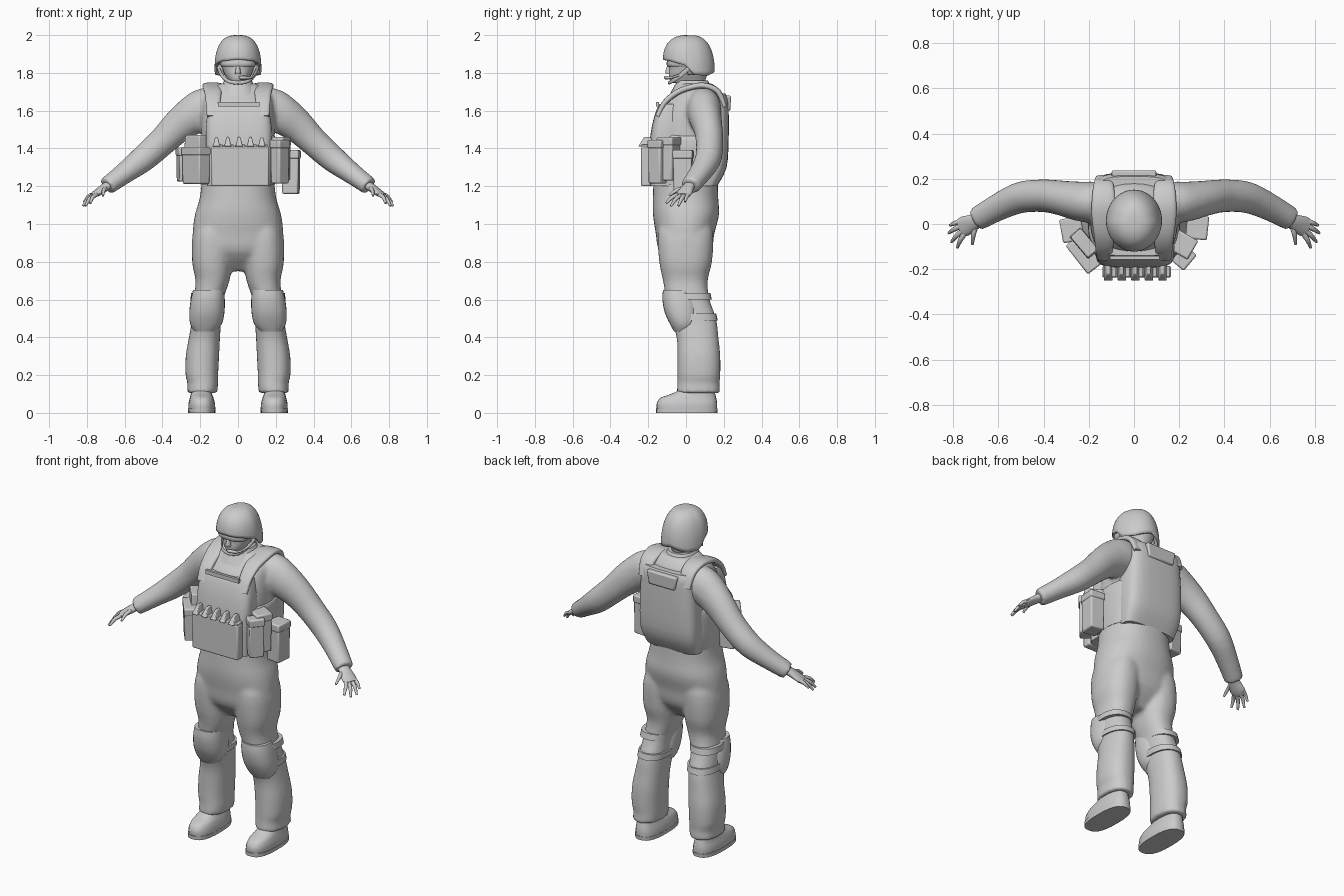
import bpy, bmesh, math
from mathutils import Vector, Matrix


def finish(name, bm, angle=40, bevel=0.0):
    bmesh.ops.recalc_face_normals(bm, faces=bm.faces[:])
    me = bpy.data.meshes.new(name)
    bm.to_mesh(me)
    bm.free()
    ob = bpy.data.objects.new(name, me)
    bpy.context.collection.objects.link(ob)
    if bevel:
        m = ob.modifiers.new("bevel", 'BEVEL')
        m.width, m.segments = bevel, 2
    bpy.ops.object.select_all(action='DESELECT')
    ob.select_set(True)
    bpy.context.view_layer.objects.active = ob
    bpy.ops.object.shade_smooth_by_angle(angle=math.radians(angle))
    return ob


def refine(rows, k):
    """Catmull-Rom interpolation of section rows."""
    out = []
    for i in range(len(rows) - 1):
        p0, p1, p2, p3 = (rows[max(0, min(len(rows) - 1, i + d))] for d in (-1, 0, 1, 2))
        for j in range(k):
            t = j / k
            out.append([.5 * (2 * b + (c - a) * t + (2 * a - 5 * b + 4 * c - d) * t * t
                              + (3 * b - a - 3 * c + d) * t ** 3)
                        for a, b, c, d in zip(p0, p1, p2, p3)])
    return out + [list(rows[-1])]


def skin(bm, rings, cap_start=True):
    vs = [[bm.verts.new(p) for p in r] for r in rings]
    n = len(vs[0])
    for a, b in zip(vs, vs[1:]):
        for i in range(n):
            bm.faces.new((a[i], a[(i + 1) % n], b[(i + 1) % n], b[i]))
    if cap_start:
        bm.faces.new(vs[0])
    bm.faces.new(vs[-1])


def unit(n, e):
    f = lambda v: math.copysign(abs(v) ** (2 / e), v)
    return [(f(math.cos(2 * math.pi * i / n)), f(math.sin(2 * math.pi * i / n))) for i in range(n)]


def stack(bm, rows, s=1, n=28, e=2.3, k=3):
    """Horizontal sections: z, x0, x1, y0, y1."""
    skin(bm, [[(s * ((x0 + x1) / 2 + (x1 - x0) / 2 * c), (y0 + y1) / 2 + (y1 - y0) / 2 * d, z)
               for c, d in unit(n, e)] for z, x0, x1, y0, y1 in refine(rows, k)])


def tube(bm, rows, s=1, n=20, e=2, k=3):
    """Sections across a path: x, y, z, horizontal radius, other radius."""
    rows = refine(rows, k)
    pts = [Vector(r[:3]) for r in rows]
    rings = []
    for i, r in enumerate(rows):
        t = (pts[min(i + 1, len(pts) - 1)] - pts[max(i - 1, 0)]).normalized()
        u = t.cross(Vector((0, 0, 1))).normalized()
        v = u.cross(t)
        ring = [pts[i] + u * r[3] * c + v * r[4] * d for c, d in unit(n, e)]
        rings.append([(s * p.x, p.y, p.z) for p in ring])
    skin(bm, rings)


def box(bm, centre, size, turn=0, taper=1.0):
    m = Matrix.Translation(centre) @ Matrix.Rotation(math.radians(turn), 4, 'Z')
    for v in bmesh.ops.create_cube(bm, size=1)['verts']:
        f = taper if v.co.z < 0 else 1
        v.co = m @ Vector((v.co.x * size[0] * f, v.co.y * size[1] * f, v.co.z * size[2]))


# Uniform: trunk, legs and sleeves fused into one skin
bm = bmesh.new()
stack(bm, [(.75, -.1, .1, -.05, .05), (.85, -.232, .232, -.14, .13), (.95, -.24, .24, -.16, .15),
           (1.05, -.228, .228, -.175, .175), (1.15, -.2, .2, -.175, .17), (1.3, -.19, .19, -.17, .17),
           (1.5, -.195, .195, -.165, .19), (1.62, -.19, .19, -.13, .19), (1.69, -.175, .175, -.075, .18),
           (1.745, -.1, .1, -.035, .14)], n=40)
for s in (1, -1):
    stack(bm, [(1.05, .05, .18, -.12, .12), (.95, .02, .235, -.15, .145), (.8, .03, .243, -.142, .138),
               (.7, .045, .225, -.122, .115), (.6, .078, .235, -.105, .125), (.5, .088, .243, -.08, .16),
               (.4, .095, .26, -.05, .172), (.3, .1, .277, -.045, .182), (.2, .105, .278, -.045, .182),
               (.16, .105, .268, -.045, .178), (.105, .11, .27, -.05, .182)], s)
    tube(bm, [(.08, .085, 1.61, .085, .1), (.17, .095, 1.61, .092, .112), (.24, .1, 1.575, .088, .104),
              (.32, .115, 1.515, .078, .089), (.4, .125, 1.437, .073, .077), (.5, .118, 1.347, .07, .071),
              (.6, .075, 1.27, .061, .057), (.695, .022, 1.2, .054, .048)], s)
ob = finish("uniform", bm, 50)
r = ob.modifiers.new("fuse", 'REMESH')
r.mode, r.voxel_size, r.use_smooth_shade = 'VOXEL', .011, True
sm = ob.modifiers.new("soften", 'SMOOTH')
sm.factor, sm.iterations = .5, 8

for s, side in ((1, "left"), (-1, "right")):
    # Boots with a sole
    bm = bmesh.new()
    stack(bm, [(.02, .12, .262, -.155, .165), (.05, .122, .262, -.155, .165), (.08, .13, .255, -.135, .16),
               (.1, .137, .25, -.08, .155), (.13, .14, .245, -.03, .15), (.2, .14, .245, -.01, .15)], s, e=2.5)
    stack(bm, [(0, .12, .264, -.158, .166), (.022, .119, .265, -.159, .168)], s, e=2.6, k=1)
    finish(side + "_boot", bm)
    # Knee pads and their straps
    bm = bmesh.new()
    stack(bm, [(.43, .12, .23, -.062, .03), (.47, .086, .253, -.085, .06), (.53, .072, .258, -.112, .07),
               (.6, .07, .25, -.125, .06), (.65, .075, .238, -.122, .03)], s)
    finish(side + "_knee_pad", bm)
    bm = bmesh.new()
    for z, y in ((.49, .168), (.6, .137)):
        stack(bm, [(z, .08, .252, -.08, y), (z + .035, .076, .248, -.08, y - .008)], s, k=1)
    finish(side + "_knee_straps", bm)
    # Hands: palm, four fingers and thumb
    bm = bmesh.new()
    tube(bm, [(.67, .03, 1.217, .03, .025), (.71, .008, 1.19, .036, .022), (.745, -.008, 1.165, .044, .018),
              (.77, -.018, 1.15, .04, .013)], s, n=14)
    for base, tip in (((.76, .015, 1.158), (.815, -.006, 1.118)), ((.765, -.008, 1.152), (.82, -.04, 1.096)),
                      ((.76, -.03, 1.15), (.808, -.08, 1.095)), ((.75, -.043, 1.155), (.782, -.105, 1.11)),
                      ((.7, -.01, 1.19), (.715, -.09, 1.15))):
        a, b = Vector(base), Vector(tip)
        mid = a.lerp(b, .5) + Vector((.004, 0, .008))
        tube(bm, [(*a, .012, .012), (*mid, .0105, .0105), (*b, .006, .006)], s, n=8)
    finish(side + "_hand", bm, 60)
    # Wide vest shoulder straps lying on the shoulders
    bm = bmesh.new()
    tube(bm, [(.132, -.15, 1.57, .033, .014), (.132, -.115, 1.64, .038, .014), (.132, -.05, 1.695, .045, .016),
              (.135, .03, 1.725, .052, .016), (.135, .1, 1.732, .052, .016), (.135, .17, 1.7, .045, .016),
              (.135, .205, 1.62, .035, .012)], s, n=20, e=3)
    finish(side + "_vest_strap", bm)

# Vest: cummerbund, chest plate, back plate with a raised top panel
bm = bmesh.new()
stack(bm, [(1.21, -.195, .195, -.18, .162), (1.3, -.203, .203, -.18, .19), (1.44, -.203, .203, -.175, .2),
           (1.47, -.19, .19, -.165, .19)], e=2.6, n=36)
finish("vest_cummerbund", bm)
bm = bmesh.new()
stack(bm, [(1.2, -.165, .175, -.195, -.02), (1.4, -.17, .18, -.195, -.02), (1.52, -.17, .178, -.18, -.02),
           (1.6, -.16, .165, -.158, -.02), (1.635, -.15, .155, -.14, -.03)], e=4, n=36)
box(bm, (.003, -.15, 1.635), (.22, .016, .024))
finish("vest_chest_plate", bm)
bm = bmesh.new()
stack(bm, [(1.2, -.17, .17, .04, .165), (1.3, -.185, .185, .04, .215), (1.45, -.185, .185, .04, .226),
           (1.6, -.175, .175, .05, .226), (1.66, -.165, .165, .08, .222), (1.69, -.15, .15, .1, .21)], e=3.6, n=36)
finish("vest_back_plate", bm)
bm = bmesh.new()
box(bm, (0, .222, 1.64), (.2, .032, .08), 0, .85)
finish("vest_back_panel", bm, bevel=.008)

# Magazine row across the front
bm = bmesh.new()
box(bm, (.012, -.212, 1.305), (.305, .05, .21))
finish("magazine_panel", bm, bevel=.008)
bm = bmesh.new()
for i in range(5):
    x = -.108 + i * .06
    box(bm, (x, -.21, 1.385), (.056, .05, .07))
    box(bm, (x - .006, -.205, 1.435), (.014, .034, .05), 0, 2.8)
finish("magazines", bm, bevel=.004)

# Side pouches with lids: centre, size, turn, taper
for name, c, size, turn in (("right_front_pouch", (-.222, -.135, 1.305), (.155, .075, .185), -52),
                            ("right_side_pouch", (-.275, -.025, 1.31), (.1, .09, .17), -80),
                            ("left_front_pouch", (.222, -.15, 1.325), (.085, .065, .22), 50),
                            ("left_inner_pouch", (.215, -.09, 1.34), (.09, .1, .22), 60),
                            ("left_side_pouch", (.28, -.015, 1.27), (.1, .09, .22), 84)):
    bm = bmesh.new()
    box(bm, c, size, turn, .95)
    box(bm, (c[0], c[1], c[2] + size[2] / 2 - .012), (size[0] + .006, size[1] + .006, .045), turn)
    finish(name, bm, bevel=.008)
bm = bmesh.new()
box(bm, (-.22, -.085, 1.425), (.12, .06, .09), -50, 1.1)
finish("right_radio", bm, bevel=.006)

# Collar, neck and head
bm = bmesh.new()
stack(bm, [(1.68, -.125, .125, -.09, .16), (1.725, -.092, .092, -.065, .135), (1.76, -.072, .072, -.045, .115)])
finish("collar", bm)
bm = bmesh.new()
stack(bm, [(1.7, -.06, .06, -.025, .1), (1.74, -.058, .058, -.04, .1), (1.752, -.05, .05, -.08, .1),
           (1.785, -.068, .068, -.09, .11), (1.82, -.082, .082, -.088, .12), (1.86, -.09, .09, -.09, .125),
           (1.92, -.085, .085, -.085, .12)])
stack(bm, [(1.795, -.016, .016, -.108, -.06), (1.81, -.014, .014, -.11, -.06), (1.85, -.008, .008, -.095, -.06)], n=10)
for s in (1, -1):
    stack(bm, [(1.79, .07, .09, .01, .05), (1.82, .07, .106, .0, .06), (1.85, .07, .1, .0, .06)], s, n=12)
finish("head", bm, 60)
bm = bmesh.new()
stack(bm, [(1.83, -.086, .086, -.095, .06), (1.845, -.094, .094, -.103, .06), (1.87, -.094, .094, -.1, .06)], e=2.6)
finish("goggles", bm)
bm = bmesh.new()
for s in (1, -1):
    tube(bm, [(.105, .02, 1.83, .006, .012), (.085, -.03, 1.785, .006, .012), (.05, -.075, 1.755, .006, .01),
              (0, -.09, 1.747, .006, .01)], s, n=8)
tube(bm, [(.09, -.01, 1.795, .006, .006), (.07, -.08, 1.775, .006, .006), (.03, -.105, 1.775, .01, .01),
          (.005, -.107, 1.775, .008, .008)], n=8)
finish("chin_strap_and_microphone", bm, 60)


# Helmet: dome whose rim dips over the ears
def rim(a):
    keys = [(0, 1.872), (45, 1.862), (82, 1.84), (102, 1.79), (135, 1.785), (180, 1.812)]
    for (a0, z0), (a1, z1) in zip(keys, keys[1:]):
        if a <= a1 + 1e-6:
            return z0 + (z1 - z0) * (a - a0) / (a1 - a0)


bm, N, K, rings = bmesh.new(), 48, 16, []
for k in range(K):
    t = k / K * math.pi / 2
    f = math.cos(t) ** .72
    ring = []
    for i in range(N):
        p = 2 * math.pi * i / N
        zb = rim(math.degrees(min(p, 2 * math.pi - p)))
        ring.append((.124 * f * math.sin(p), .015 - .137 * f * math.cos(p), zb + (2 - zb) * math.sin(t) ** .95))
    rings.append(ring)
skin(bm, rings, cap_start=False)
m = finish("helmet", bm, 50).modifiers.new("shell", 'SOLIDIFY')
m.thickness, m.offset = .012, -1
